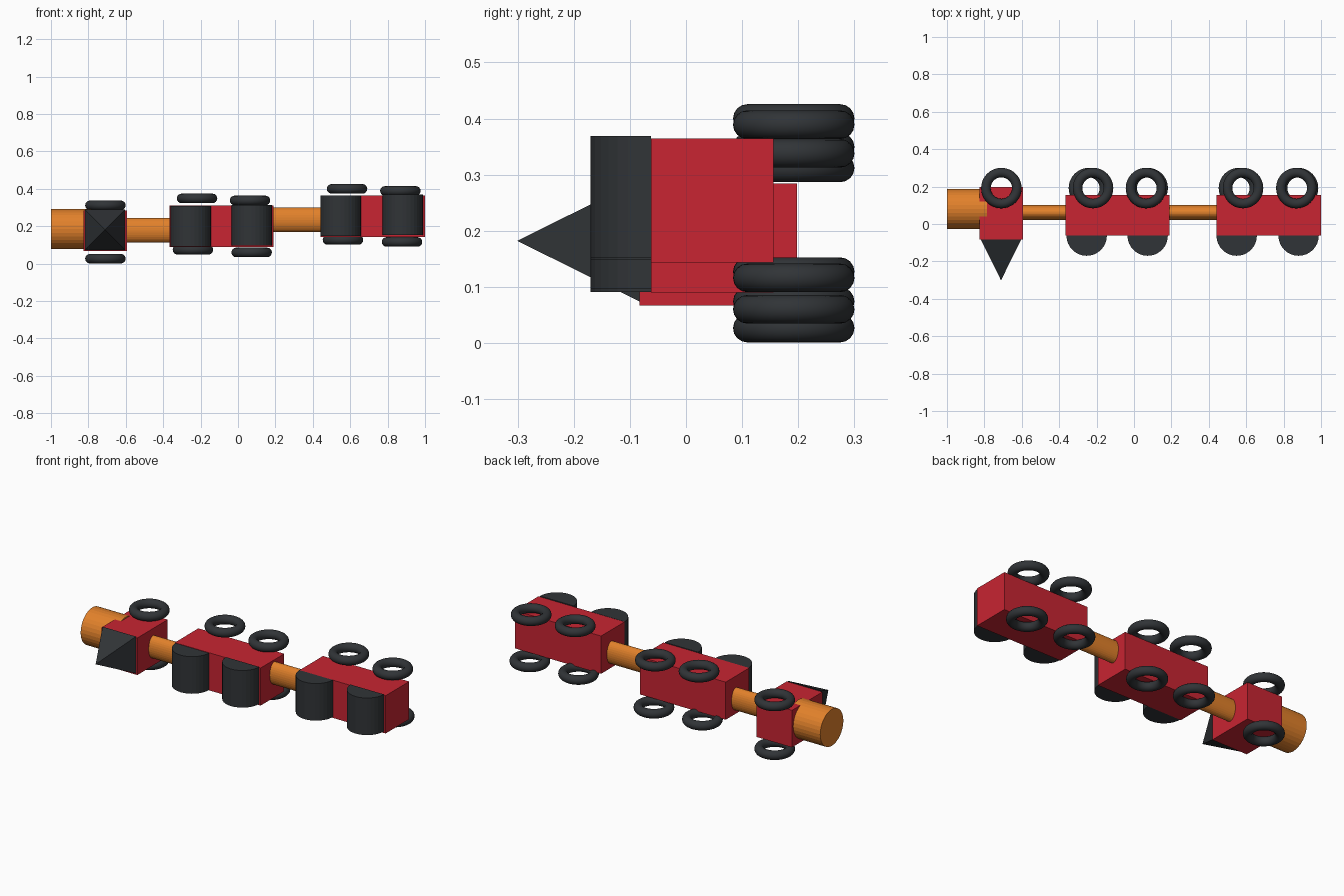
import bpy, bmesh
from math import pi, sin, cos, sqrt
from mathutils import Matrix

if "Cube" in bpy.data.objects:
    bpy.data.objects.remove(bpy.data.objects["Cube"])


def material(name, rgb):
    m = bpy.data.materials.new(name)
    m.diffuse_color = (*rgb, 1)
    m.use_nodes = True
    m.node_tree.nodes["Principled BSDF"].inputs["Base Color"].default_value = m.diffuse_color
    return m


RED = material("red", (0.58, 0.018, 0.032))
ORANGE = material("orange", (0.76, 0.22, 0.024))
DARK = material("dark", (0.03, 0.034, 0.038))


def finish(name, bm, mat):
    bmesh.ops.recalc_face_normals(bm, faces=bm.faces[:])
    me = bpy.data.meshes.new(name)
    bm.to_mesh(me)
    bm.free()
    me.materials.append(mat)
    ob = bpy.data.objects.new(name, me)
    bpy.context.collection.objects.link(ob)
    return ob


def box(name, x, y, z, mat):
    bm = bmesh.new()
    bmesh.ops.create_cube(bm, size=1)
    ob = finish(name, bm, mat)
    ob.location = [(a + b) / 2 for a, b in (x, y, z)]
    ob.scale = [b - a for a, b in (x, y, z)]
    return ob


def rod(name, x0, x1, y, z, ry, rz):
    """Elliptical cylinder along x."""
    bm = bmesh.new()
    bmesh.ops.create_cone(bm, cap_ends=True, segments=32, radius1=1, radius2=1,
                          depth=1, matrix=Matrix.Rotation(pi / 2, 4, 'Y'))
    ob = finish(name, bm, ORANGE)
    ob.location = ((x0 + x1) / 2, y, z)
    ob.scale = (x1 - x0, ry, rz)
    return ob


def half_drum(name, x, y, z0, r=0.108, height=0.217):
    """Half cylinder standing upright, bulging towards the front."""
    bm = bmesh.new()
    n = 16
    ring = [bm.verts.new((r * cos(pi * i / n), -r * sin(pi * i / n), 0))
            for i in range(n + 1)]
    face = bm.faces.new(ring)
    ext = bmesh.ops.extrude_face_region(bm, geom=[face])
    top = [v for v in ext["geom"] if isinstance(v, bmesh.types.BMVert)]
    bmesh.ops.translate(bm, verts=top, vec=(0, 0, height))
    finish(name, bm, DARK).location = (x, y, z0)


def wheel(name, x, z):
    """Flat-lying ring."""
    bpy.ops.mesh.primitive_torus_add(
        major_segments=48, minor_segments=16, major_radius=0.0827,
        minor_radius=0.0255, location=(x, 0.192, z))
    ob = bpy.context.object
    ob.name = name
    ob.data.materials.append(DARK)
    bpy.ops.object.shade_smooth_by_angle()


# Engine: cab, boiler, pointed front piece
box("engine_cab", (-0.825, -0.594), (-0.083, 0.198), (0.067, 0.284), RED)
rod("engine_boiler", -1.0, -0.785, 0.08, 0.185, 0.107, 0.107)
bm = bmesh.new()
bmesh.ops.create_cone(bm, cap_ends=True, segments=4, radius1=0.108 * sqrt(2),
                      radius2=0, depth=0.218,
                      matrix=Matrix.Rotation(pi / 2, 4, 'X') @ Matrix.Rotation(pi / 4, 4, 'Z'))
finish("engine_pyramid", bm, DARK).location = (-0.711, -0.192, 0.182)

# Two wagons: body and half drums
box("middle_wagon_body", (-0.366, 0.19), (-0.062, 0.156), (0.09, 0.31), RED)
box("end_wagon_body", (0.441, 0.999), (-0.062, 0.156), (0.143, 0.364), RED)
for name, x, z in (("middle_drum_left", -0.253, 0.091), ("middle_drum_right", 0.073, 0.097),
                   ("end_drum_left", 0.549, 0.148), ("end_drum_right", 0.88, 0.152)):
    half_drum(name, x, -0.062, z)

# Couplings
rod("front_coupling", -0.61, -0.355, 0.062, 0.178, 0.04, 0.065)
rod("rear_coupling", 0.18, 0.45, 0.062, 0.234, 0.04, 0.065)

# Wheels above and below every body: (x, z)
for name, x, z in (
        ("engine_wheel_top", -0.709, 0.312), ("engine_wheel_bottom", -0.709, 0.0265),
        ("middle_wheel_top_left", -0.219, 0.349), ("middle_wheel_top_right", 0.064, 0.338),
        ("middle_wheel_bottom_left", -0.241, 0.074), ("middle_wheel_bottom_right", 0.073, 0.060),
        ("end_wheel_top_left", 0.583, 0.400), ("end_wheel_top_right", 0.868, 0.389),
        ("end_wheel_bottom_left", 0.561, 0.127), ("end_wheel_bottom_right", 0.877, 0.116)):
    wheel(name, x, z)
